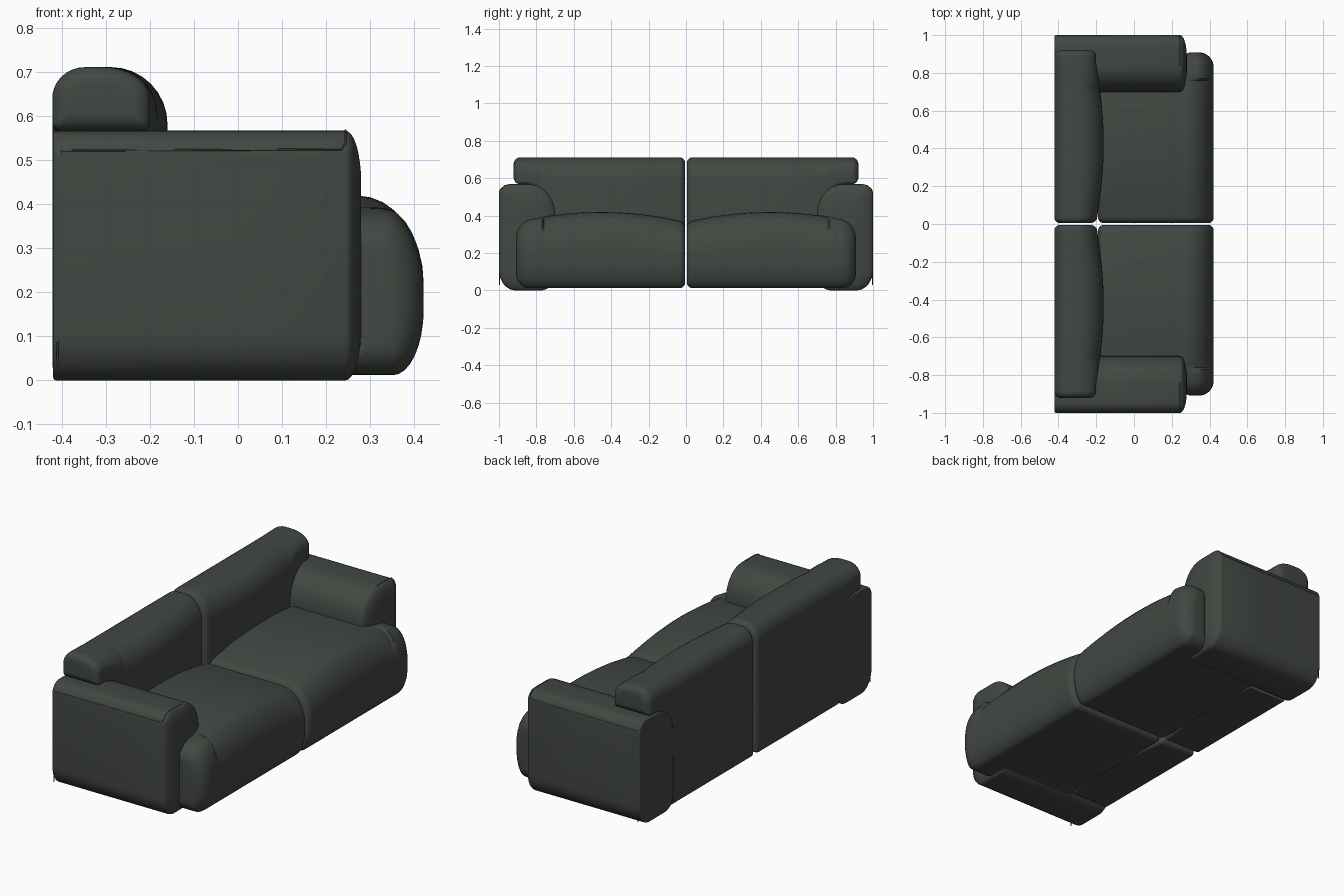
import bpy, bmesh, math

if "Cube" in bpy.data.objects:
    bpy.data.objects.remove(bpy.data.objects["Cube"])

fabric = bpy.data.materials.new("dark_green_grey_fabric")
fabric.diffuse_color = (0.055, 0.064, 0.055, 1)
fabric.use_nodes = True
fabric.node_tree.nodes["Principled BSDF"].inputs["Base Color"].default_value = fabric.diffuse_color


def finish(ob, angle=50):
    """Colour, mirror to the other half, shade smooth."""
    ob.data.materials.append(fabric)
    m = ob.modifiers.new("mirror", 'MIRROR')
    m.use_axis = (False, True, False)
    bpy.ops.object.select_all(action='DESELECT')
    ob.select_set(True)
    bpy.context.view_layer.objects.active = ob
    if ob.type == 'MESH':
        bpy.ops.object.shade_smooth_by_angle(angle=math.radians(angle))


def section(u0, u1, v0, v1, radii, d, n=8):
    """Rounded rectangle inset by d; radii (ru, rv) for ++, -+, --, +- corners."""
    u0, u1, v0, v1 = u0 + d, u1 - d, v0 + d, v1 - d
    pts = []
    for k, (ru, rv) in enumerate(radii):
        ru = min(max(ru - d, 0.008), (u1 - u0) * 0.49)
        rv = min(max(rv - d, 0.008), (v1 - v0) * 0.49)
        cu = u1 - ru if k in (0, 3) else u0 + ru
        cv = v1 - rv if k in (0, 1) else v0 + rv
        for i in range(n + 1):
            a = (k + i / n) * math.pi / 2
            pts.append((cu + ru * math.cos(a), cv + rv * math.sin(a)))
    return pts


def stations(a, b, end_a, end_b, mids, n=8):
    """Positions with inset; ends are (length, inset) quarter ellipses."""
    out = []
    for i in range(n + 1):
        f = math.pi / 2 * (1 - i / n)
        out.append((a + end_a[0] * (1 - math.sin(f)), end_a[1] * (1 - math.cos(f))))
    out += [(t, 0) for t in mids if a + end_a[0] < t < b - end_b[0]]
    for i in range(n + 1):
        f = math.pi / 2 * i / n
        out.append((b - end_b[0] * (1 - math.sin(f)), end_b[1] * (1 - math.cos(f))))
    return out


def loft(name, sts, shape, place):
    bm = bmesh.new()
    rings = []
    for t, d in sts:
        rings.append([bm.verts.new(place(t, u, v)) for u, v in section(*shape(t), d)])
    n = len(rings[0])
    for r, s in zip(rings, rings[1:]):
        for i in range(n):
            j = (i + 1) % n
            bm.faces.new((r[i], r[j], s[j], s[i]))
    bm.faces.new(rings[0])
    bm.faces.new(rings[-1])
    bmesh.ops.recalc_face_normals(bm, faces=bm.faces)
    me = bpy.data.meshes.new(name)
    bm.to_mesh(me)
    bm.free()
    ob = bpy.data.objects.new(name, me)
    bpy.context.collection.objects.link(ob)
    finish(ob)
    return ob


def along_y(t, u, v):
    return (u, t, v)


def along_x(t, u, v):
    return (t, u, v)


steps = [i * 0.05 for i in range(1, 19)]


# Seat cushions: crowned top, full front that wraps past the arm
def seat_shape(y):
    top = 0.42 - 0.055 * ((y - 0.45) / 0.45) ** 2
    back = -0.19 if y < 0.765 else 0.23
    return (back, 0.422, 0.012, top,
            [(0.15, 0.2), (0.04, 0.04), (0.03, 0.03), (0.07, 0.15)])


loft("seat", stations(0.005, 0.908, (0.03, 0.03), (0.08, 0.075),
                      sorted(steps + [0.76, 0.77])), seat_shape, along_y)


# Backrests: tall pad whose rolled top overhangs the arm
def back_shape(y):
    front = -0.2 + 0.04 * max(0.0, math.sin(math.pi * min(y / 0.85, 1)))
    if y < 0.712:
        bottom = 0.015
    else:
        k = min((y - 0.712) / 0.15, 1)
        bottom = 0.40 + 0.168 * math.sqrt(1 - (1 - k) ** 2)
    r = 0.02
    return (-0.422, front, bottom, 0.712,
            [(0.13, 0.13), (0.075, 0.085), (r, r), (r, r)])


back_mids = sorted(steps + [0.711, 0.713, 0.72, 0.735, 0.77, 0.82, 0.862])
loft("backrest", stations(0.005, 0.922, (0.03, 0.03), (0.035, 0.04), back_mids),
     back_shape, along_y)


# Arms: box with soft rounded edges and a bulging front
def arm_shape(x):
    return (0.70, 1.0, 0.0, 0.568,
            [(0.06, 0.06), (0.14, 0.16), (0.08, 0.08), (0.09, 0.11)])


loft("arm", stations(-0.42, 0.28, (0.008, 0.008), (0.036, 0.12), [0.0]),
     arm_shape, along_x)

# Stitched piping on the outer and top front edges of the arm
cu = bpy.data.curves.new("arm_piping", 'CURVE')
cu.dimensions = '3D'
cu.bevel_depth = 0.0025
cu.bevel_resolution = 1
paths = [[(-0.41, 0.997, 0.03), (-0.41, 0.997, 0.50), (-0.40, 0.998, 0.522),
          (0.235, 0.998, 0.525), (0.244, 0.992, 0.54)],
         [(0.244, 0.992, 0.54), (0.244, 0.970, 0.561), (0.244, 0.94, 0.568),
          (0.244, 0.84, 0.568)]]
for path in paths:
    sp = cu.splines.new('POLY')
    sp.points.add(len(path) - 1)
    for p, co in zip(sp.points, path):
        p.co = (*co, 1)
piping = bpy.data.objects.new("arm_piping", cu)
bpy.context.collection.objects.link(piping)
finish(piping)
